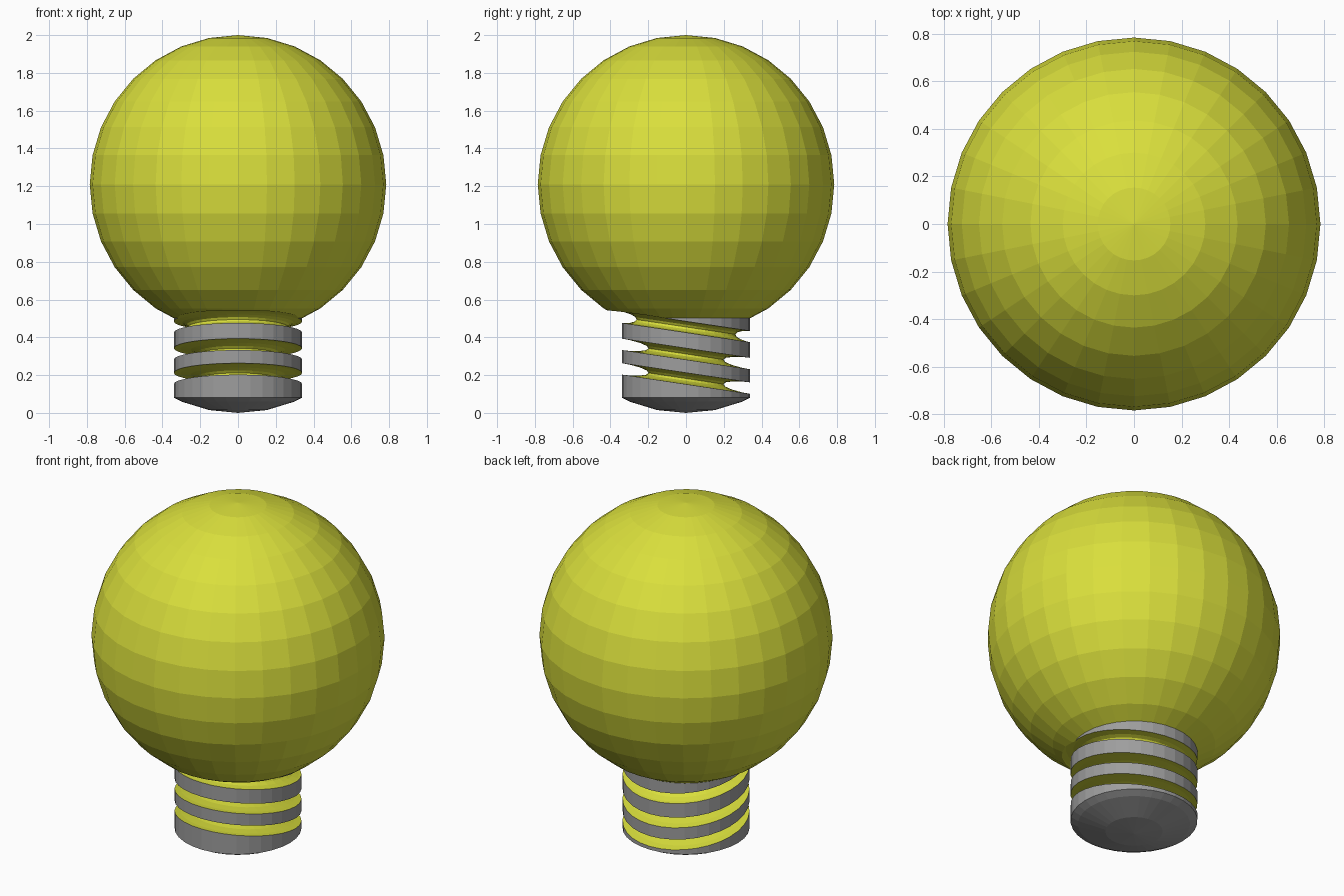
import bpy, bmesh, math
from mathutils import Matrix

if "Cube" in bpy.data.objects:
    bpy.data.objects.remove(bpy.data.objects["Cube"])

def material(name, rgb):
    m = bpy.data.materials.new(name)
    m.diffuse_color = (*rgb, 1)
    m.use_nodes = True
    m.node_tree.nodes["Principled BSDF"].inputs["Base Color"].default_value = m.diffuse_color
    return m

MATS = [material("grey metal", (0.34, 0.34, 0.34)),
        material("yellow glass", (0.70, 0.74, 0.045))]

def finish(name, bm, mat):
    bmesh.ops.remove_doubles(bm, verts=bm.verts, dist=1e-5)
    bmesh.ops.recalc_face_normals(bm, faces=bm.faces)
    for f in bm.faces:
        f.material_index = mat
    me = bpy.data.meshes.new(name)
    bm.to_mesh(me)
    bm.free()
    for m in MATS:
        me.materials.append(m)
    ob = bpy.data.objects.new(name, me)
    bpy.context.collection.objects.link(ob)
    return ob

def lathe(name, profile, mat, steps=32, closed=False):
    """Revolve (radius, z) points around the z axis."""
    bm = bmesh.new()
    vs = [bm.verts.new((r, 0, z)) for r, z in profile]
    pairs = list(zip(vs, vs[1:] + vs[:1])) if closed else list(zip(vs, vs[1:]))
    es = [bm.edges.new(p) for p in pairs]
    bmesh.ops.spin(bm, geom=vs + es, cent=(0, 0, 0), axis=(0, 0, 1),
                   angle=math.tau, steps=steps)
    return finish(name, bm, mat)

def groove_cutter(i, z, inner, half_height):
    """Tilted ring with an oval section, high at the front."""
    mid = 0.37
    a = mid - inner
    pts = [(mid + a * math.cos(t * math.tau / 16),
            half_height * math.sin(t * math.tau / 16)) for t in range(16)]
    ob = lathe(f"groove_cutter_{i}", pts, 1, 32, True)
    ob.data.transform(Matrix.Translation((0, 0, z)) @
                      Matrix.Rotation(math.radians(-8.5), 4, 'X'))
    ob.hide_render = True
    return ob

def cut(ob, cutter):
    mod = ob.modifiers.new("cut", 'BOOLEAN')
    mod.operation, mod.solver, mod.object = 'DIFFERENCE', 'EXACT', cutter
    bpy.context.view_layer.objects.active = ob
    bpy.ops.object.modifier_apply(modifier=mod.name)

# Glass globe
globe = [(0.785 * math.sin(k * math.pi / 16), 1.21 - 0.79 * math.cos(k * math.pi / 16))
         for k in range(17)]
bulb = lathe("bulb", globe, 1)

# Screw base with domed underside
base = lathe("screw_base", [(0, 0), (0.153, 0.015), (0.30, 0.06), (0.34, 0.081),
                            (0.34, 0.515), (0, 0.515)], 0)

# Yellow grooves cut around the base; the top one also nicks the globe
for i, (z, inner) in enumerate([(0.455, 0.265), (0.312, 0.20), (0.182, 0.20)]):
    c = groove_cutter(i, z, inner, 0.031)
    cut(base, c)
    if i == 0:
        cut(bulb, c)
    bpy.data.objects.remove(c)
